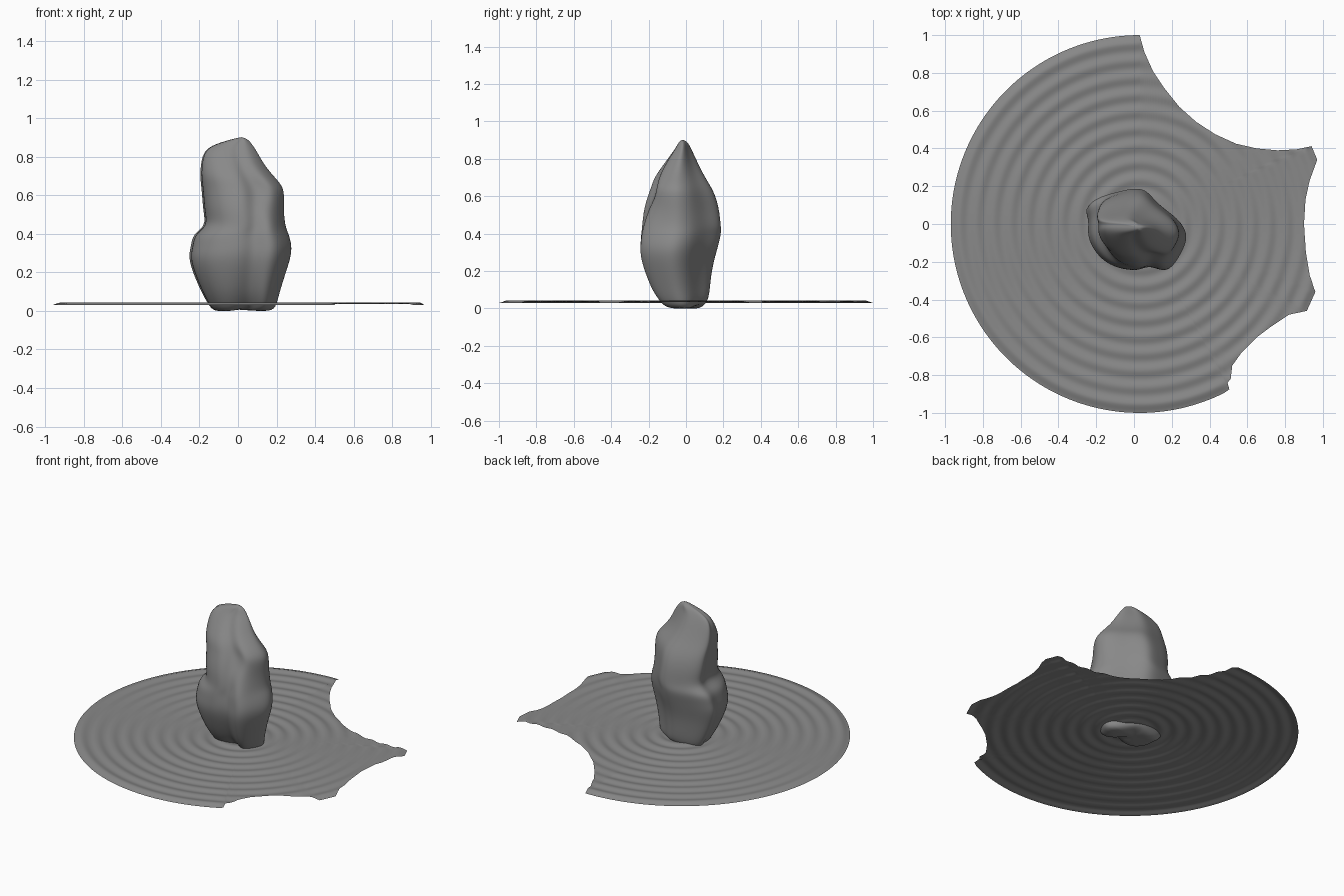
import bpy, bmesh, math

stone_grey = bpy.data.materials.new("dark_grey")
stone_grey.diffuse_color = (0.25, 0.25, 0.25, 1)


def make_object(name, bm):
    bmesh.ops.recalc_face_normals(bm, faces=bm.faces)
    mesh = bpy.data.meshes.new(name)
    bm.to_mesh(mesh)
    bm.free()
    for p in mesh.polygons:
        p.use_smooth = True
    mesh.materials.append(stone_grey)
    ob = bpy.data.objects.new(name, mesh)
    bpy.context.collection.objects.link(ob)
    return ob


def bridge(bm, loops):
    for a, b in zip(loops, loops[1:]):
        n = len(a)
        for i in range(n):
            j = (i + 1) % n
            bm.faces.new((a[i], a[j], b[j], b[i]))


# Water sheet: circle of radius 1 with broken edge on the right
CX = 0.03
broken = [(0.505, -0.875), (0.495, -0.84), (0.512, -0.82), (0.52, -0.75), (0.57, -0.68),
          (0.65, -0.60), (0.73, -0.54), (0.82, -0.48), (0.915, -0.46), (0.96, -0.36),
          (0.93, -0.27), (0.91, -0.15), (0.90, 0.0), (0.908, 0.13), (0.93, 0.23),
          (0.97, 0.34), (0.94, 0.412), (0.86, 0.395), (0.76, 0.39), (0.65, 0.40),
          (0.54, 0.425), (0.43, 0.475), (0.33, 0.54), (0.24, 0.62), (0.16, 0.72),
          (0.10, 0.81), (0.055, 0.91), (0.03, 1.0)]
edge = []
for (ax, ay), (bx, by) in zip(broken, broken[1:]):
    k = max(1, round(math.hypot(bx - ax, by - ay) / 0.025))
    edge += [(ax + (bx - ax) * i / k, ay + (by - ay) * i / k) for i in range(k)]
a0, a1 = math.radians(90), math.radians(298.3)
edge += [(CX + math.cos(a0 + (a1 - a0) * i / 120), math.sin(a0 + (a1 - a0) * i / 120))
         for i in range(120)]


def ripple(x, y):
    r = math.hypot(x - CX, y)
    drop = 0.006 * max(0, (r - 0.955) / 0.045)
    return 0.0395 - drop - 0.0038 * math.cos((1 - r) * 2 * math.pi / 0.09)


bm = bmesh.new()
RINGS = 130
rings = []
for k in range(1, RINGS + 1):
    t = k / RINGS
    ring = []
    for ex, ey in edge:
        x, y = CX + (ex - CX) * t, ey * t
        ring.append(bm.verts.new((x, y, ripple(x, y))))
    rings.append(ring)
bridge(bm, rings)
bm.faces.new(rings[0])
make_object("rippled_water", bm)

# Rock: lofted sections, one outline fitted to the width and depth at each height
outline = [(-0.25, 0.11), (-0.19, 0.155), (-0.09, 0.18), (0.0, 0.20), (0.06, 0.185),
           (0.12, 0.12), (0.20, 0.065), (0.25, 0.02), (0.28, -0.05), (0.25, -0.13),
           (0.20, -0.22), (0.15, -0.24), (0.08, -0.205), (0.03, -0.235), (-0.04, -0.23),
           (-0.12, -0.205), (-0.19, -0.14), (-0.235, -0.04), (-0.22, 0.05)]
# height, left, right, front, back
levels = [(-0.006, -0.13, 0.18, -0.11, 0.09), (0.03, -0.16, 0.205, -0.145, 0.12),
          (0.10, -0.20, 0.222, -0.19, 0.13), (0.20, -0.245, 0.255, -0.227, 0.14),
          (0.28, -0.27, 0.282, -0.25, 0.16), (0.34, -0.255, 0.287, -0.25, 0.177),
          (0.40, -0.245, 0.27, -0.245, 0.192), (0.44, -0.175, 0.25, -0.24, 0.19),
          (0.52, -0.19, 0.243, -0.233, 0.182), (0.59, -0.195, 0.245, -0.215, 0.165),
          (0.645, -0.20, 0.242, -0.195, 0.14), (0.70, -0.205, 0.19, -0.175, 0.105),
          (0.76, -0.20, 0.14, -0.13, 0.073), (0.82, -0.187, 0.107, -0.085, 0.045),
          (0.86, -0.145, 0.08, -0.055, 0.025), (0.89, -0.04, 0.055, -0.04, 0.01)]


def bump(d, w):
    return math.exp(-(d / w) ** 2)


bm = bmesh.new()
loops = []
for z, xl, xr, yf, yb in levels:
    loop = []
    for ox, oy in outline:
        u, v = (ox + 0.25) / 0.53, (oy + 0.24) / 0.44
        x, y = xl + (xr - xl) * u, yf + (yb - yf) * v
        # slanting hollow on the front, and the gap between two feet
        if v < 0.45:
            line = 0.13 + (0.62 - z) * 0.4
            y += 0.05 * bump(x - line, 0.06) * bump(z - 0.6, 0.14)
            y += 0.03 * bump(x - 0.04, 0.05) * bump(z - 0.05, 0.14)
        lift = 0.025 * bump(x - 0.05, 0.06) * bump(z, 0.05)
        loop.append(bm.verts.new((x * 1.01, y * 1.01, z + lift)))
    loops.append(loop)
bridge(bm, loops)
for loop, z, x, y in ((loops[0], 0.008, 0.0, 0.0), (loops[-1], 0.905, 0.02, -0.02)):
    c = bm.verts.new((x, y, z))
    for i in range(len(loop)):
        bm.faces.new((loop[i], loop[(i + 1) % len(loop)], c))
rock = make_object("rock", bm)
sub = rock.modifiers.new("smooth", 'SUBSURF')
sub.levels = sub.render_levels = 2
